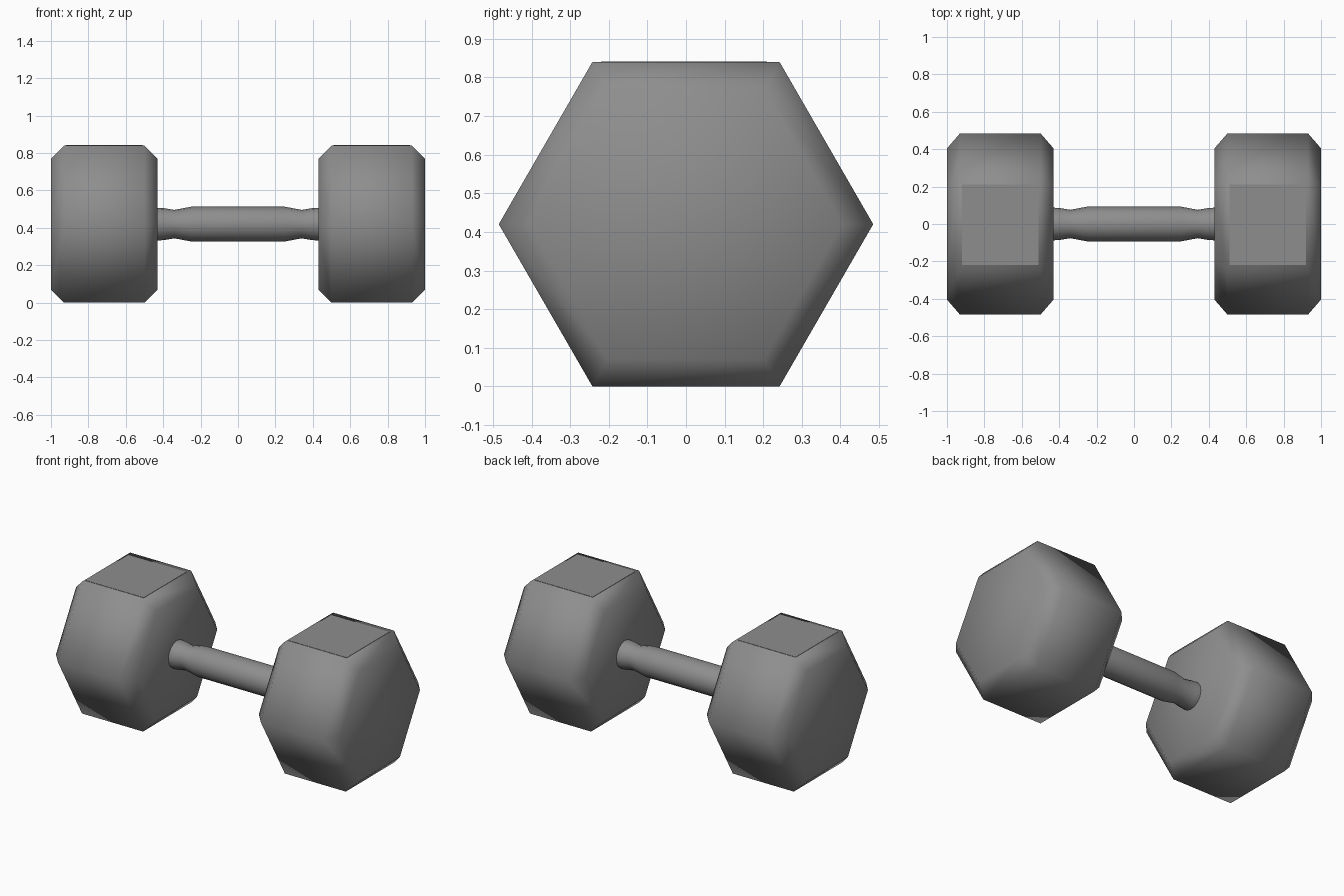
import bpy, bmesh
from math import sin, cos, pi, radians

if "Cube" in bpy.data.objects:
    bpy.data.objects.remove(bpy.data.objects["Cube"])

CZ = 0.42  # height of the dumbbell's axis

iron = bpy.data.materials.new("dark_iron")
iron.diffuse_color = (0.27, 0.27, 0.27, 1)
iron.use_nodes = True
iron.node_tree.nodes["Principled BSDF"].inputs["Base Color"].default_value = iron.diffuse_color


def add_object(name, bm):
    """Turn a bmesh into a linked object with the iron material."""
    bmesh.ops.recalc_face_normals(bm, faces=bm.faces)
    mesh = bpy.data.meshes.new(name)
    bm.to_mesh(mesh)
    bm.free()
    mesh.materials.append(iron)
    ob = bpy.data.objects.new(name, mesh)
    bpy.context.collection.objects.link(ob)
    return ob


def lathe(name, profile, sides, smooth_angle):
    """Sweep (x, radius) rings around the x axis and cap both ends."""
    bm = bmesh.new()
    rings = [[bm.verts.new((x, r * cos(2 * pi * i / sides),
                            CZ + r * sin(2 * pi * i / sides)))
              for i in range(sides)] for x, r in profile]
    for a, b in zip(rings, rings[1:]):
        for i in range(sides):
            j = (i + 1) % sides
            bm.faces.new((a[i], a[j], b[j], b[i]))
    bm.faces.new(rings[0])
    bm.faces.new(rings[-1])
    ob = add_object(name, bm)
    bpy.ops.object.select_all(action='DESELECT')
    ob.select_set(True)
    bpy.context.view_layer.objects.active = ob
    bpy.ops.object.shade_smooth_by_angle(angle=radians(smooth_angle))


def flat_panel(name, x, y, z, width, depth, height):
    """Thin flat-shaded box centred on the given point."""
    bm = bmesh.new()
    bmesh.ops.create_cube(bm, size=1)
    bmesh.ops.scale(bm, vec=(width, depth, height), verts=bm.verts)
    bmesh.ops.translate(bm, vec=(x, y, z), verts=bm.verts)
    add_object(name, bm)


for side, s in (("left", -1), ("right", 1)):
    # Hexagonal head with chamfered rims
    head = [(0.43, 0.404), (0.50, 0.485), (0.93, 0.485), (1.0, 0.404)]
    lathe(f"{side}_head", [(s * x, r) for x, r in head], 6, 65)
    # Flat panel on top of the head
    flat_panel(f"{side}_top_panel", s * 0.715, -0.005, 0.840, 0.41, 0.43, 0.004)

# Contoured grip, necked near each head
half = [(0.25, 0.093), (0.34, 0.076), (0.40, 0.086), (0.45, 0.088)]
grip = [(-x, r) for x, r in reversed(half)] + half
lathe("handle", grip, 16, 40)
